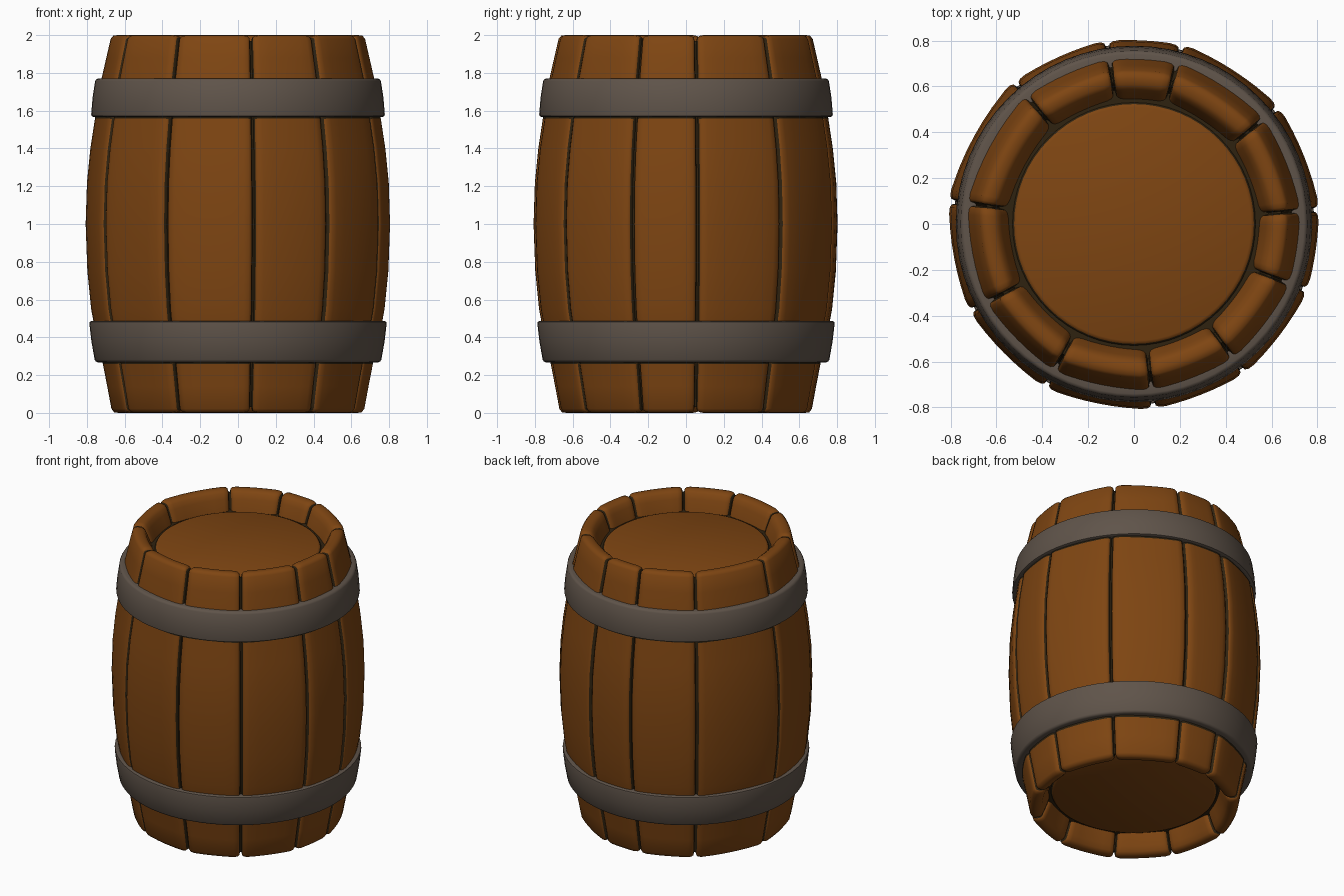
import bpy, bmesh, math

if "Cube" in bpy.data.objects:
    bpy.data.objects.remove(bpy.data.objects["Cube"])


def material(name, rgb):
    m = bpy.data.materials.new(name)
    m.diffuse_color = (*rgb, 1.0)
    m.use_nodes = True
    m.node_tree.nodes["Principled BSDF"].inputs["Base Color"].default_value = m.diffuse_color
    return m


WOOD = material("oak_wood", (0.21, 0.06, 0.006))
DARK = material("dark_gap", (0.028, 0.016, 0.005))
IRON = material("hoop_iron", (0.115, 0.088, 0.068))


def finish(bm, name, mats, angle=45):
    me = bpy.data.meshes.new(name)
    bm.to_mesh(me)
    bm.free()
    for m in mats:
        me.materials.append(m)
    ob = bpy.data.objects.new(name, me)
    bpy.context.collection.objects.link(ob)
    bpy.ops.object.select_all(action='DESELECT')
    ob.select_set(True)
    bpy.context.view_layer.objects.active = ob
    bpy.ops.object.shade_smooth_by_angle(angle=math.radians(angle))
    return ob


def lathe(profile, columns, place, dark):
    """Skin a grid of profile points x angular columns, closed round z."""
    bm = bmesh.new()
    grid = [[bm.verts.new(place(i, c)) for c in columns] for i in range(len(profile))]
    n = len(columns)
    for i in range(len(profile) - 1):
        for j in range(n):
            k = (j + 1) % n
            f = bm.faces.new((grid[i][j], grid[i + 1][j], grid[i + 1][k], grid[i][k]))
            f.material_index = 1 if dark(i, j, k) else 0
    return bm


# Staves: one shell, over the top rim, down the bulge, and under the bottom rim
profile = [(0.545, 1.865), (0.555, 1.90), (0.575, 1.95), (0.590, 1.983), (0.61, 1.997),
           (0.635, 2.0), (0.658, 1.997), (0.672, 1.98), (0.695, 1.88), (0.72, 1.77),
           (0.753, 1.574), (0.755, 1.558), (0.779, 1.4), (0.797, 1.22), (0.804, 1.0),
           (0.795, 0.75), (0.775, 0.55), (0.762, 0.48), (0.716, 0.274), (0.713, 0.258),
           (0.69, 0.14), (0.668, 0.022), (0.654, 0.003), (0.63, 0.0), (0.607, 0.003),
           (0.59, 0.017), (0.575, 0.05), (0.555, 0.10), (0.545, 0.135)]
gaps = [-152, -118.5, -84, -53.5, -21, 4.5, 39, 75, 98.5, 130, 173]
steps = [(0.005, 0.036), (0.011, 0.013), (0.024, 0.004), (0.05, 0.0)]  # half width, depth

columns = []   # (angle, groove depth, flattening factor)
for g, a in enumerate(gaps):
    b = gaps[(g + 1) % len(gaps)]
    a, b = math.radians(a), math.radians(b if b > a else b + 360)
    half, mid = (b - a) / 2, (a + b) / 2
    offs = [(-half + w / 0.75, d) for w, d in steps]
    offs += [(half * t, 0.0) for t in (-0.5, -0.25, 0, 0.25, 0.5)]
    offs += [(half - w / 0.75, d) for w, d in reversed(steps)]
    for o, d in offs:
        chord = math.cos(half * 0.6) / math.cos(o)
        columns.append((mid + o, d, 1 + 0.4 * (chord - 1)))


def place_stave(i, col):
    ang, depth, flat = col
    r, z = profile[i]
    p, q = profile[max(i - 1, 0)], profile[min(i + 1, len(profile) - 1)]
    dr, dz = q[0] - p[0], q[1] - p[1]
    length = math.hypot(dr, dz)
    r = r * flat + depth * dz / length      # sink the groove along the normal
    z = z - depth * dr / length
    return (r * math.cos(ang), r * math.sin(ang), z)


def stave_dark(i, j, k):
    if i in (10, 18):                        # thin shadow line below each hoop
        return True
    return max(columns[j][1], columns[k][1]) > 0.03


finish(lathe(profile, columns, place_stave, stave_dark), "staves", [WOOD, DARK], 50)


# Iron hoops
def hoop(name, z0, z1, r0, r1, inner0, inner1):
    e = 0.014
    slope = (r1 - r0) / (z1 - z0)
    prof = [(inner1, z1 - 0.004), (r1 - e, z1), (r1 - 0.004, z1 - 0.005),
            (r1 - slope * e, z1 - e), ((r0 + r1) / 2 + 0.003, (z0 + z1) / 2),
            (r0 + slope * e, z0 + e), (r0 - 0.004, z0 + 0.005), (r0 - e, z0),
            (inner0, z0 + 0.004)]
    cols = [2 * math.pi * k / 64 for k in range(64)]
    bm = lathe(prof, cols,
               lambda i, a: (prof[i][0] * math.cos(a), prof[i][0] * math.sin(a), prof[i][1]),
               lambda i, j, k: False)
    finish(bm, name, [IRON])


hoop("upper_hoop", 1.567, 1.77, 0.779, 0.755, 0.725, 0.69)
hoop("lower_hoop", 0.268, 0.487, 0.757, 0.789, 0.69, 0.735)


# Recessed round lids, each with a dark seam round its edge
def lid(name, z, up):
    prof = [(0.0, z), (0.51, z), (0.523, z - 0.006 * up), (0.53, z - 0.018 * up),
            (0.60, z - 0.018 * up)]
    bm = bmesh.new()
    n = 64
    rings = [[bm.verts.new((r * math.cos(2 * math.pi * k / n),
                            r * math.sin(2 * math.pi * k / n), h)) for k in range(n)]
             for r, h in prof[1:]]
    bm.faces.new(rings[0])
    for i in range(len(rings) - 1):
        for k in range(n):
            m = (k + 1) % n
            f = bm.faces.new((rings[i][k], rings[i + 1][k], rings[i + 1][m], rings[i][m]))
            f.material_index = 1 if i >= 1 else 0
    if up < 0:
        bmesh.ops.reverse_faces(bm, faces=bm.faces[:])
    finish(bm, name, [WOOD, DARK])


lid("top_lid", 1.89, 1)
lid("bottom_lid", 0.11, -1)
